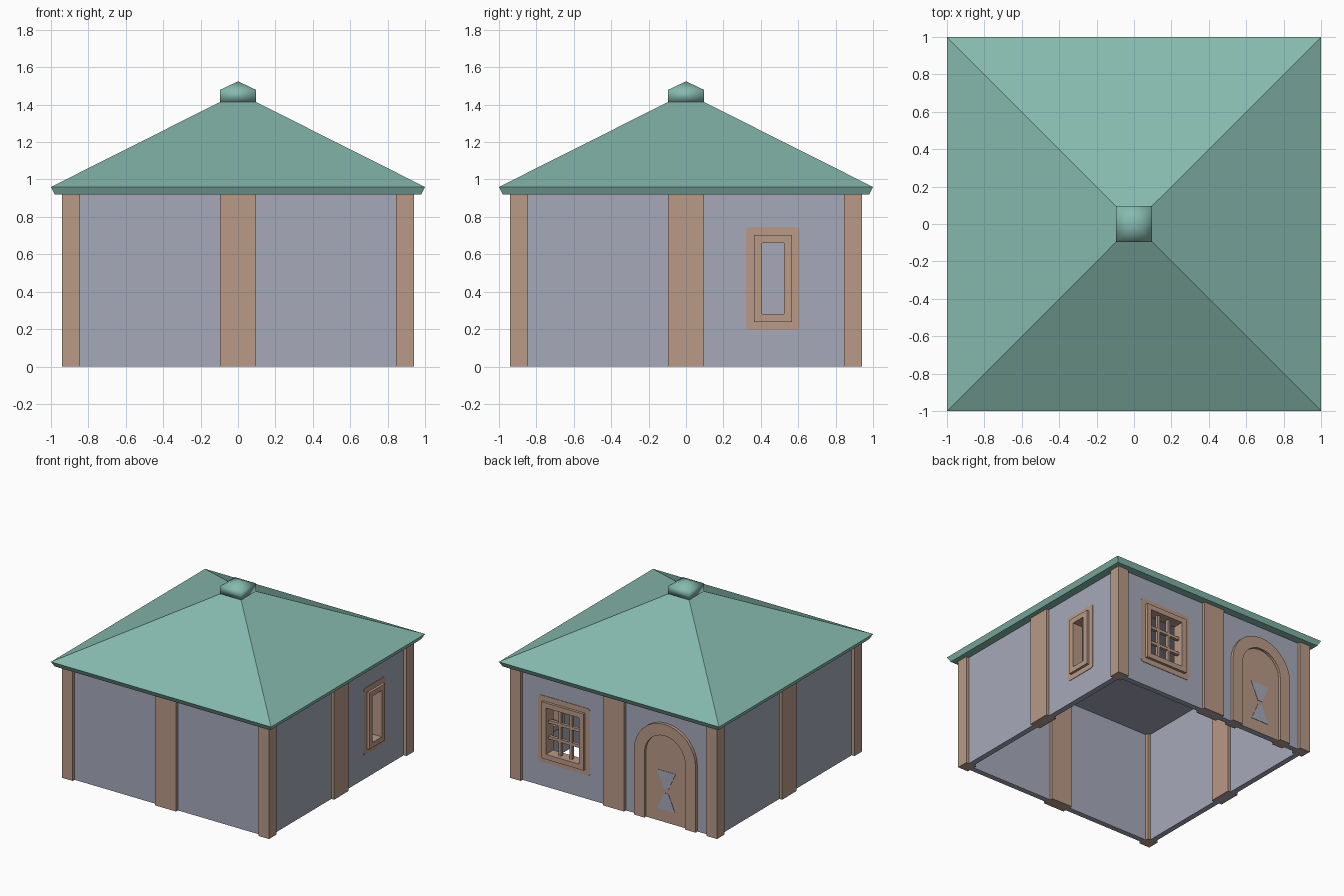
import bpy, bmesh
from math import sin, cos, pi, radians

cube = bpy.data.objects.get("Cube")
if cube:
    bpy.data.objects.remove(cube)


def material(name, rgb):
    m = bpy.data.materials.new(name)
    m.use_nodes = True
    m.diffuse_color = (*rgb, 1)
    m.node_tree.nodes["Principled BSDF"].inputs["Base Color"].default_value = (*rgb, 1)
    return m


PLASTER = material("grey_plaster", (0.38, 0.395, 0.49))
WOOD = material("brown_wood", (0.48, 0.32, 0.24))
TILE = material("green_roof", (0.24, 0.49, 0.42))

OUT, INN = 0.915, 0.87      # wall faces
POST, BACK = 0.94, 0.845    # timber faces


def finish(name, bm, mat):
    bmesh.ops.recalc_face_normals(bm, faces=bm.faces)
    mesh = bpy.data.meshes.new(name)
    bm.to_mesh(mesh)
    bm.free()
    mesh.materials.append(mat)
    ob = bpy.data.objects.new(name, mesh)
    bpy.context.collection.objects.link(ob)
    return ob


def box(name, lo, hi, mat):
    bm = bmesh.new()
    bmesh.ops.create_cube(bm, size=1)
    for v in bm.verts:
        v.co = [(a + b) / 2 + c * (b - a) for a, b, c in zip(lo, hi, v.co)]
    return finish(name, bm, mat)


def place(side, u, d, z):
    """Point on a wall: u along it, d outwards, z up."""
    return (u, d, z) if side == "back" else (d, u, z)


def prism(name, side, outline, d0, d1, mat):
    bm = bmesh.new()
    a, b = ([bm.verts.new(place(side, u, d, z)) for u, z in outline] for d in (d0, d1))
    bm.faces.new(a)
    bm.faces.new(b)
    for i in range(len(a)):
        j = (i + 1) % len(a)
        bm.faces.new((a[i], a[j], b[j], b[i]))
    return finish(name, bm, mat)


def ring(name, side, outer, inner, d0, d1, mat):
    bm = bmesh.new()
    loops = [[bm.verts.new(place(side, u, d, z)) for u, z in line]
             for line, d in ((outer, d0), (outer, d1), (inner, d1), (inner, d0))]
    for k in range(4):
        p, q = loops[k], loops[(k + 1) % 4]
        for i in range(len(p)):
            j = (i + 1) % len(p)
            bm.faces.new((p[i], p[j], q[j], q[i]))
    return finish(name, bm, mat)


def rect(cu, cz, hu, hz):
    return [(cu + s * hu, cz + t * hz) for s, t in ((-1, -1), (1, -1), (1, 1), (-1, 1))]


def round_rect(cu, cz, hu, hz, r):
    pts = []
    for k, (s, t) in enumerate(((1, 1), (-1, 1), (-1, -1), (1, -1))):
        for i in range(4):
            a = (k + i / 3) * pi / 2
            pts.append((cu + s * (hu - r) + r * cos(a), cz + t * (hz - r) + r * sin(a)))
    return pts


def arch(cu, r, spring):
    curve = [(cu + r * cos(pi * i / 16), spring + r * sin(pi * i / 16)) for i in range(17)]
    return [(cu + r, 0)] + curve + [(cu - r, 0)]


def loft_squares(name, rings, mat):
    bm = bmesh.new()
    loops = [[bm.verts.new((u, v, z)) for u, v in rect(0, 0, h, h)] for h, z in rings]
    for p, q in zip(loops, loops[1:]):
        for i in range(4):
            j = (i + 1) % 4
            bm.faces.new((p[i], p[j], q[j], q[i]))
    bm.faces.new(loops[0])
    return bm, loops[-1]


# Roof with a narrow eave lip
roof_bm, top = loft_squares("roof", ((0.98, 0.92), (1, 0.96), (0.095, 1.415)), TILE)
roof_bm.faces.new(top)
finish("roof", roof_bm, TILE)

# Softly shaded finial cap
cap_bm, top = loft_squares("roof_cap", ((0.095, 1.415), (0.095, 1.48)), TILE)
tip = cap_bm.verts.new((0, 0, 1.525))
for i in range(4):
    cap_bm.faces.new((top[i], top[(i + 1) % 4], tip))
cap = finish("roof_cap", cap_bm, TILE)
cap.data.polygons.foreach_set("use_smooth", [True] * len(cap.data.polygons))

# Plaster walls, hollow and open below, with two window openings
WU, WZ, WH = 0.465, 0.47, 0.19
windows = (("back", "wide_window", 0.15), ("side", "narrow_window", 0.06))
walls = box("walls", (-OUT, -OUT, 0), (OUT, OUT, 0.93), PLASTER)
cutters = [box("room_cutter", (-INN, -INN, -0.1), (INN, INN, 0.915), PLASTER)]
for side, name, half in windows:
    cutters.append(prism(name + "_cutter", side, rect(WU, WZ, half + 0.02, WH + 0.02),
                         0.8, 1, PLASTER))
bpy.context.view_layer.objects.active = walls
for c in cutters:
    c.hide_render = True
    mod = walls.modifiers.new(c.name, "BOOLEAN")
    mod.operation = "DIFFERENCE"
    mod.solver = "EXACT"
    mod.object = c
    bpy.ops.object.modifier_apply(modifier=mod.name)
    bpy.data.objects.remove(c)

# Corner posts and middle pillars
for sx in (-1, 1):
    for sy in (-1, 1):
        x, y = sorted((sx * BACK, sx * POST)), sorted((sy * BACK, sy * POST))
        box("corner_post", (x[0], y[0], 0), (x[1], y[1], 0.925), WOOD)
    d = sorted((sx * BACK, sx * POST))
    box("end_pillar", (-0.095, d[0], 0), (0.095, d[1], 0.925), WOOD)
    box("side_pillar", (d[0], -0.095, 0), (d[1], 0.095, 0.925), WOOD)

# Window surrounds and frames
for side, name, half in windows:
    ring(name + "_surround", side, round_rect(WU, WZ, half + 0.085, WH + 0.085, 0.02),
         round_rect(WU, WZ, half + 0.03, WH + 0.03, 0.005), OUT - 0.002, OUT + 0.004, WOOD)
    ring(name + "_frame", side, rect(WU, WZ, half + 0.042, WH + 0.042),
         rect(WU, WZ, half, WH), BACK, POST, WOOD)

# Lattice bars of the wide window
for s in (-1, 1):
    prism("upright_bar", "back", rect(WU + s * 0.05, WZ, 0.012, WH), 0.88, 0.905, WOOD)
    prism("cross_bar", "back", rect(WU, WZ + s * 0.065, 0.15, 0.012), 0.88, 0.905, WOOD)

# Arched doorway, door leaf and its two pale wedges
DU, SPRING = -0.465, 0.535
prism("door_arch", "back", arch(DU, 0.28, SPRING) + arch(DU, 0.185, SPRING)[::-1],
      BACK, POST, WOOD)
prism("door_leaf", "back", arch(DU, 0.187, SPRING), OUT - 0.002, OUT + 0.004, WOOD)
for name, point, base, half in (("upper", 0.275, 0.42, 0.085), ("lower", 0.24, 0.1, 0.08)):
    prism(name + "_door_wedge", "back",
          [(DU - half, base), (DU + half, base), (DU + 0.02, point), (DU - 0.02, point)],
          OUT, OUT + 0.007, PLASTER)
